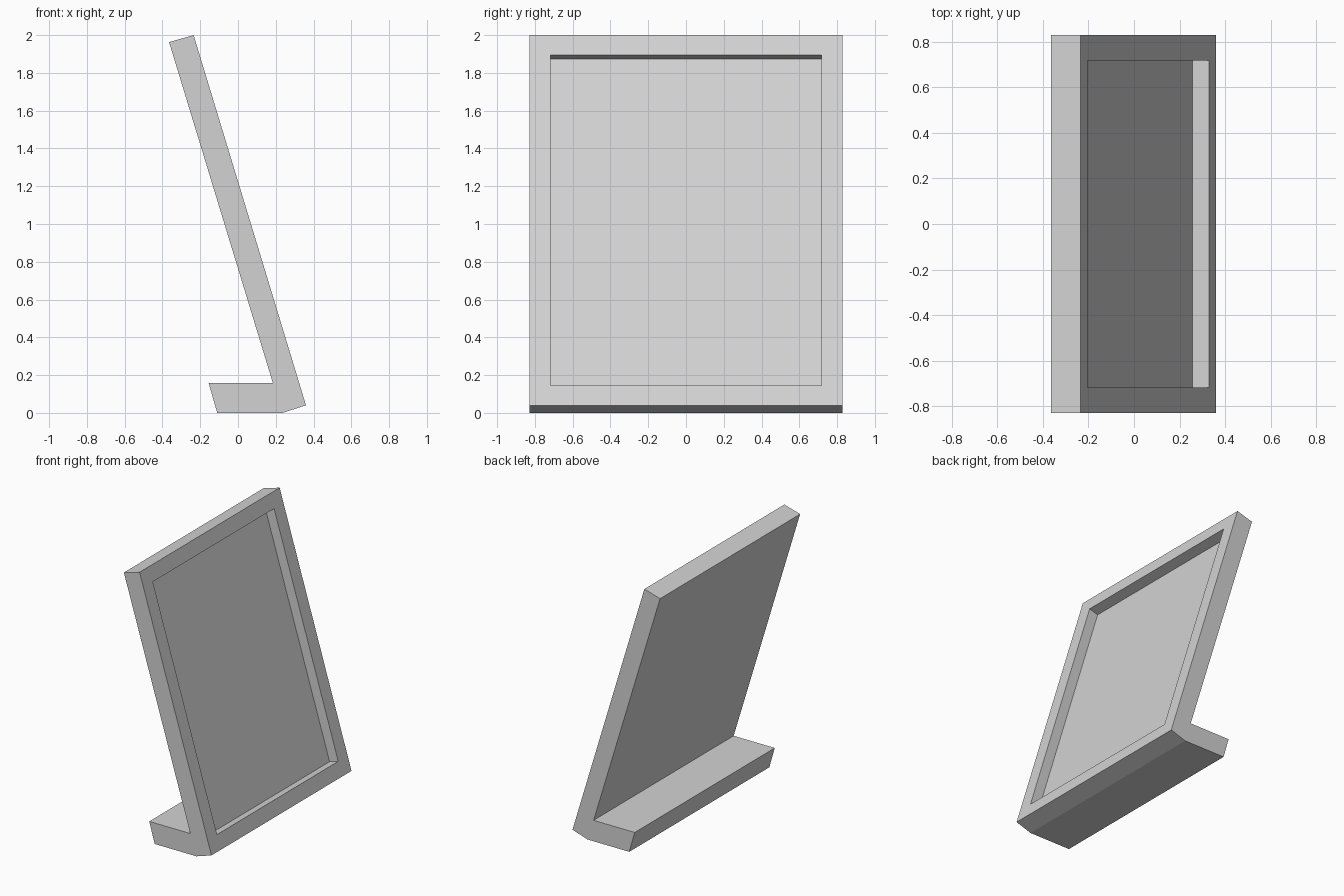
import bpy
import bmesh
from mathutils import Vector

cube = bpy.data.objects.get("Cube")
if cube:
    bpy.data.objects.remove(cube, do_unlink=True)

HALF_WIDTH = 0.828
RECESS_HALF_WIDTH = 0.717
RECESS_DEPTH = 0.075

# One plain grey for the whole stand
grey = bpy.data.materials.new("light grey")
grey.use_nodes = True
colour = (0.65, 0.65, 0.65, 1)
grey.diffuse_color = colour
grey.node_tree.nodes["Principled BSDF"].inputs["Base Color"].default_value = colour


def extrude_profile(name, profile, half_width):
    """Solid made by sweeping an x-z outline along y."""
    bm = bmesh.new()
    face = bm.faces.new([bm.verts.new((x, -half_width, z)) for x, z in profile])
    swept = bmesh.ops.extrude_face_region(bm, geom=[face])
    verts = [v for v in swept["geom"] if isinstance(v, bmesh.types.BMVert)]
    bmesh.ops.translate(bm, verts=verts, vec=(0, 2 * half_width, 0))
    bmesh.ops.recalc_face_normals(bm, faces=bm.faces)
    mesh = bpy.data.meshes.new(name)
    bm.to_mesh(mesh)
    bm.free()
    mesh.materials.append(grey)
    obj = bpy.data.objects.new(name, mesh)
    bpy.context.collection.objects.link(obj)
    return obj


# Leaning panel with the ledge at its foot
top = Vector((-0.235, 2.0))
foot = Vector((0.36, 0.04))
stand = extrude_profile("leaning_stand", [
    (-0.365, 1.963), top, foot, (0.235, 0), (-0.11, 0), (-0.155, 0.157), (0.185, 0.157),
], HALF_WIDTH)

# Shallow rectangular recess, cut square to the sloping face
along = (foot - top).normalized()
outward = Vector((-along.y, along.x))
start = top + along * 0.11
end = foot - along * 0.11
cutter = extrude_profile("recess_cutter", [
    start - outward * RECESS_DEPTH, start + outward * 0.1,
    end + outward * 0.1, end - outward * RECESS_DEPTH,
], RECESS_HALF_WIDTH)
cutter.hide_render = True
cutter.hide_set(True)

cut = stand.modifiers.new("recess", 'BOOLEAN')
cut.operation = 'DIFFERENCE'
cut.solver = 'EXACT'
cut.object = cutter

# Bake the cut and drop the helper
bpy.context.view_layer.objects.active = stand
stand.select_set(True)
bpy.ops.object.modifier_apply(modifier=cut.name)
bpy.data.objects.remove(cutter, do_unlink=True)
